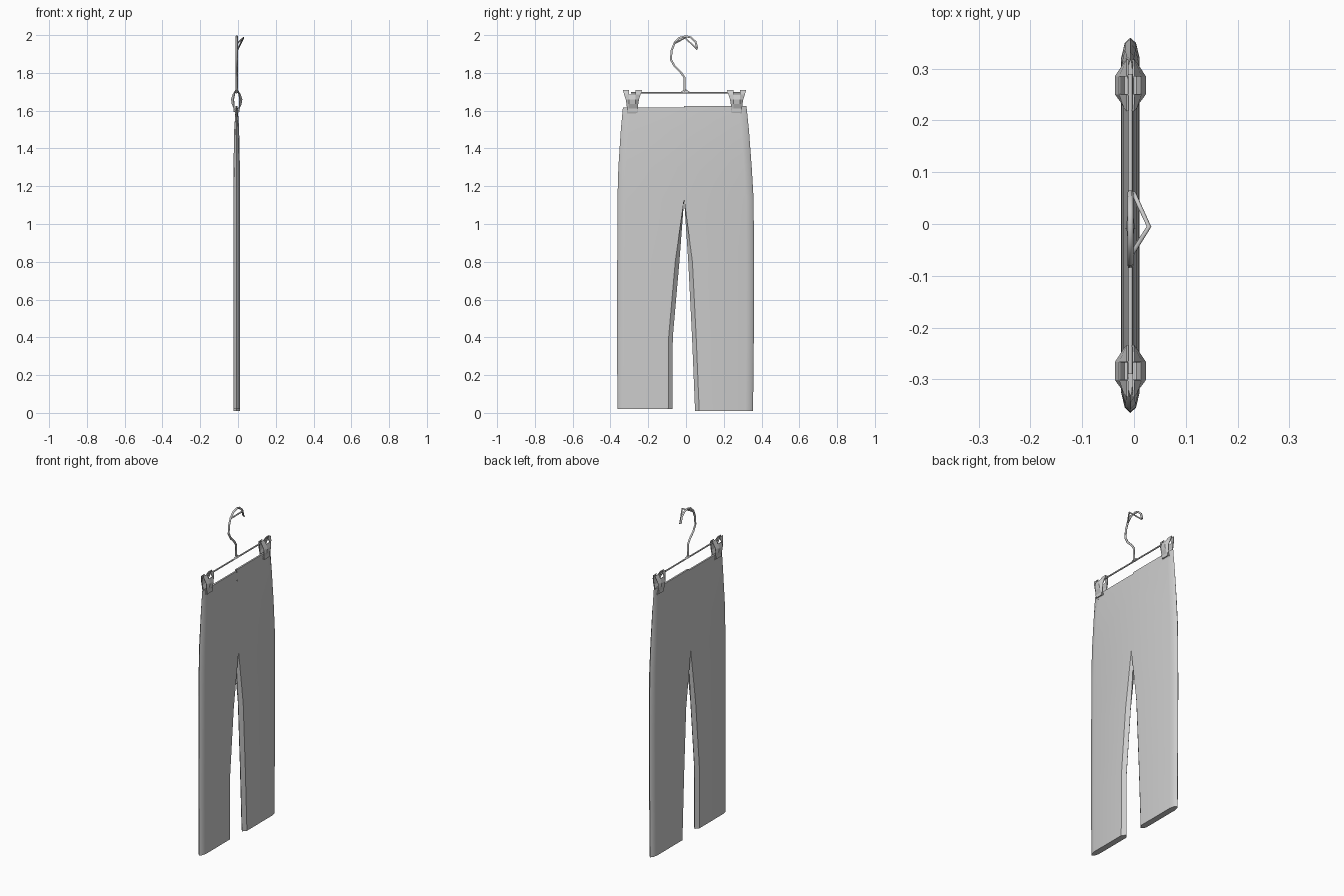
import bpy, bmesh
from mathutils import Vector

cube = bpy.data.objects.get("Cube")
if cube:
    bpy.data.objects.remove(cube, do_unlink=True)

XC = -0.007  # middle plane of the garment and hanger


def material(name, value):
    mat = bpy.data.materials.new(name)
    mat.use_nodes = True
    color = (value, value, value, 1)
    mat.diffuse_color = color
    mat.node_tree.nodes["Principled BSDF"].inputs["Base Color"].default_value = color
    return mat


GREY = material("plain grey", 0.6)


def finish(name, bm, smooth=True):
    bmesh.ops.recalc_face_normals(bm, faces=bm.faces)
    mesh = bpy.data.meshes.new(name)
    bm.to_mesh(mesh)
    bm.free()
    mesh.materials.append(GREY)
    obj = bpy.data.objects.new(name, mesh)
    bpy.context.collection.objects.link(obj)
    bpy.ops.object.select_all(action="DESELECT")
    obj.select_set(True)
    bpy.context.view_layer.objects.active = obj
    if smooth:
        bpy.ops.object.shade_smooth_by_angle(angle=0.6)
    return obj


def wire(name, points, radius, closed=False):
    """Thin round wire through a list of points."""
    curve = bpy.data.curves.new(name, "CURVE")
    curve.dimensions = "3D"
    curve.bevel_depth = radius
    curve.bevel_resolution = 1
    curve.use_fill_caps = True
    spline = curve.splines.new("POLY")
    spline.points.add(len(points) - 1)
    for p, co in zip(spline.points, points):
        p.co = (*co, 1)
    curve.materials.append(GREY)
    obj = bpy.data.objects.new(name, curve)
    bpy.context.collection.objects.link(obj)
    return obj


# Trousers: two lofted legs sharing the centre seam above the crotch
SEAM = -0.01
CROTCH = 1.13


def trousers():
    bm = bmesh.new()
    # height, half thickness, outer edge, inner edge distance from the seam
    sides = {
        -1: [(0.02, .018, -.363, -.072), (0.4, .018, -.365, -.07), (0.8, .018, -.364, -.035),
             (CROTCH, .018, -.363, SEAM), (1.3, .017, -.358, SEAM),
             (1.5, .013, -.345, SEAM), (1.617, .005, -.334, SEAM)],
        1: [(0.01, .018, .355, .048), (0.4, .018, .359, .032), (0.8, .018, .36, .012),
            (CROTCH, .018, .358, SEAM), (1.3, .017, .348, SEAM),
            (1.5, .013, .333, SEAM), (1.625, .005, .32, SEAM)],
    }
    for s, rows in sides.items():
        rings = []
        for z, t, outer, inner in rows:
            b = 0.022 if z < CROTCH else 0
            ring = [(XC, outer), (XC + t * .6, outer - s * .01), (XC + t, outer - s * .04),
                    (XC + t, inner + s * b), (XC, inner), (XC - t, inner + s * b),
                    (XC - t, outer - s * .04), (XC - t * .6, outer - s * .01)]
            rings.append([bm.verts.new((x, y, z)) for x, y in ring])
        for low, high in zip(rings, rings[1:]):
            for i in range(8):
                # no wall inside the joined upper half
                if i in (3, 4) and low[0].co.z >= CROTCH:
                    continue
                j = (i + 1) % 8
                bm.faces.new((low[i], low[j], high[j], high[i]))
        bm.faces.new(rings[0])
        bm.faces.new(rings[-1])
    bmesh.ops.remove_doubles(bm, verts=bm.verts, dist=0.0005)
    finish("trousers", bm)


trousers()

# Hanger: bar, stem with flared foot, hook and kinked brace of the hook
wire("hanger_bar", [(XC, -.29, 1.695), (XC, .29, 1.695)], .0045)
hook = [(0, 1.695), (-.008, 1.71), (-.008, 1.775), (-.025, 1.80), (-.06, 1.835),
        (-.08, 1.87), (-.076, 1.92), (-.06, 1.96), (-.035, 1.985), (0, 1.994),
        (.025, 1.988), (.05, 1.965), (.06, 1.93)]
wire("hanger_hook", [(XC, y, z) for y, z in hook], .006)
wire("hook_brace", [(XC, -.062, 1.955), (.029, -.005, 1.985), (XC + .006, .06, 1.925)], .0045)
bm = bmesh.new()
bmesh.ops.create_cone(bm, cap_ends=True, segments=8, radius1=.032, radius2=.006, depth=.016)
for v in bm.verts:
    v.co = Vector((XC + v.co.x * .25, v.co.y - .004, v.co.z + 1.703))
finish("stem_foot", bm)


# Clips: a pair of bowed plates, each with a notch in its upper edge
def clip(name, yc):
    rows = [(1.586, .005, .028), (1.612, .014, .028), (1.635, .024, .03), (1.66, .028, .034),
            (1.685, .02, .043), (1.708, .006, .05)]
    bm = bmesh.new()
    for s in (-1, 1):
        grid = []
        for z, bow, half in rows:
            edge = bow * (.55 if bow > .015 else .9)
            line = []
            for y, x in ((-half, edge), (-.017, bow), (.017, bow), (half, edge)):
                line.append(bm.verts.new((XC + s * x, yc + y, z)))
            grid.append(line)
        for r in range(len(rows) - 1):
            for c in range(3):
                if c == 1 and r == len(rows) - 2:
                    continue
                bm.faces.new((grid[r][c], grid[r][c + 1], grid[r + 1][c + 1], grid[r + 1][c]))
    obj = finish(name, bm, smooth=False)
    solid = obj.modifiers.new("thickness", "SOLIDIFY")
    solid.thickness = .004
    solid.offset = 0

    # raised jaw strip across the lower end
    bm = bmesh.new()
    bmesh.ops.create_cube(bm, size=1)
    for v in bm.verts:
        v.co = Vector((XC + v.co.x * .032, yc + v.co.y * .048, 1.602 + v.co.z * .018))
    finish(name + "_jaw", bm, smooth=False)


for label, y in (("front", -.284), ("back", .268)):
    clip(label + "_clip", y)
